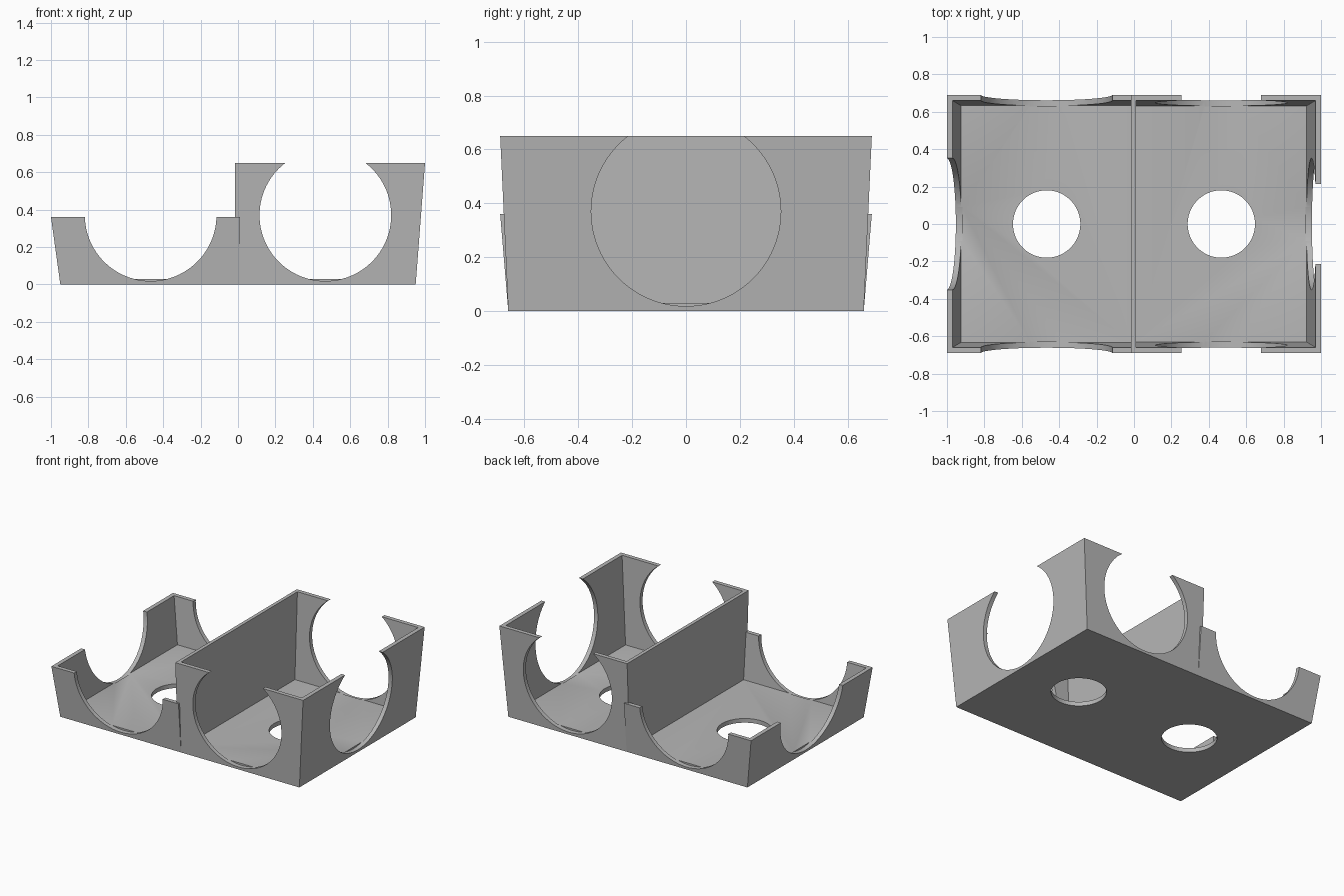
import bpy, bmesh
from math import pi
from mathutils import Matrix

if "Cube" in bpy.data.objects:
    bpy.data.objects.remove(bpy.data.objects["Cube"], do_unlink=True)

GREY = (0.47, 0.47, 0.47, 1)
mat = bpy.data.materials.new("matte grey")
mat.use_nodes = True
mat.diffuse_color = GREY
mat.node_tree.nodes["Principled BSDF"].inputs["Base Color"].default_value = GREY

WALL, FLOOR = 0.03, 0.03
RADIUS, CENTRE_X, CENTRE_Z = 0.352, 0.467, 0.37
MID_MIN, MID_MAX = -0.015, 0.01     # shared middle wall


def make_object(name, bm):
    bmesh.ops.recalc_face_normals(bm, faces=bm.faces)
    mesh = bpy.data.meshes.new(name)
    bm.to_mesh(mesh)
    bm.free()
    mesh.materials.append(mat)
    obj = bpy.data.objects.new(name, mesh)
    bpy.context.collection.objects.link(obj)
    return obj


def tapered_block(name, side, height, z0, z1, inset, mid):
    """Block with flared outer walls and one vertical face at x = mid."""
    bm = bmesh.new()
    rings = []
    for z in (z0, z1):
        x = side * (0.95 + 0.05 * z / height - inset)
        y = 0.66 + 0.03 * z / height - inset
        rings.append([bm.verts.new(p) for p in
                      ((mid, -y, z), (x, -y, z), (x, y, z), (mid, y, z))])
    low, high = rings
    bm.faces.new(low)
    bm.faces.new(high)
    for i in range(4):
        j = (i + 1) % 4
        bm.faces.new((low[i], low[j], high[j], high[i]))
    return make_object(name, bm)


def cylinder(name, radius, depth, centre, rotation=Matrix()):
    bm = bmesh.new()
    bmesh.ops.create_cone(bm, cap_ends=True, segments=96, radius1=radius,
                          radius2=radius, depth=depth,
                          matrix=Matrix.Translation(centre) @ rotation)
    return make_object(name, bm)


def cut(target, cutter):
    """Subtract the cutter, then delete it."""
    mod = target.modifiers.new("cut", "BOOLEAN")
    mod.operation, mod.solver, mod.object = "DIFFERENCE", "EXACT", cutter
    bpy.ops.object.select_all(action="DESELECT")
    bpy.context.view_layer.objects.active = target
    target.select_set(True)
    bpy.ops.object.modifier_apply(modifier=mod.name)
    bpy.data.objects.remove(cutter, do_unlink=True)


def tray(name, side, height):
    near, far = (MID_MIN, MID_MAX) if side > 0 else (MID_MAX, MID_MIN)
    body = tapered_block(name, side, height, 0, height, 0, near)
    # Hollow interior
    cut(body, tapered_block("cavity", side, height, FLOOR, height + 0.1, WALL, far))
    x = side * CENTRE_X
    # Round openings in the front and back walls
    for s in (-1, 1):
        cut(body, cylinder("end_opening", RADIUS, 0.2, (x, s * 0.727, CENTRE_Z),
                           Matrix.Rotation(pi / 2, 4, "X")))
    # Round opening in the outer side wall
    cut(body, cylinder("side_opening", RADIUS, 0.2, (side * 1.018, 0, CENTRE_Z),
                       Matrix.Rotation(pi / 2, 4, "Y")))
    # Hole through the floor
    cut(body, cylinder("floor_hole", 0.18, 0.2, (x, 0, 0)))
    bpy.ops.object.shade_smooth_by_angle(angle=0.5)


tray("tall_tray", 1, 0.65)
tray("low_tray", -1, 0.36)
